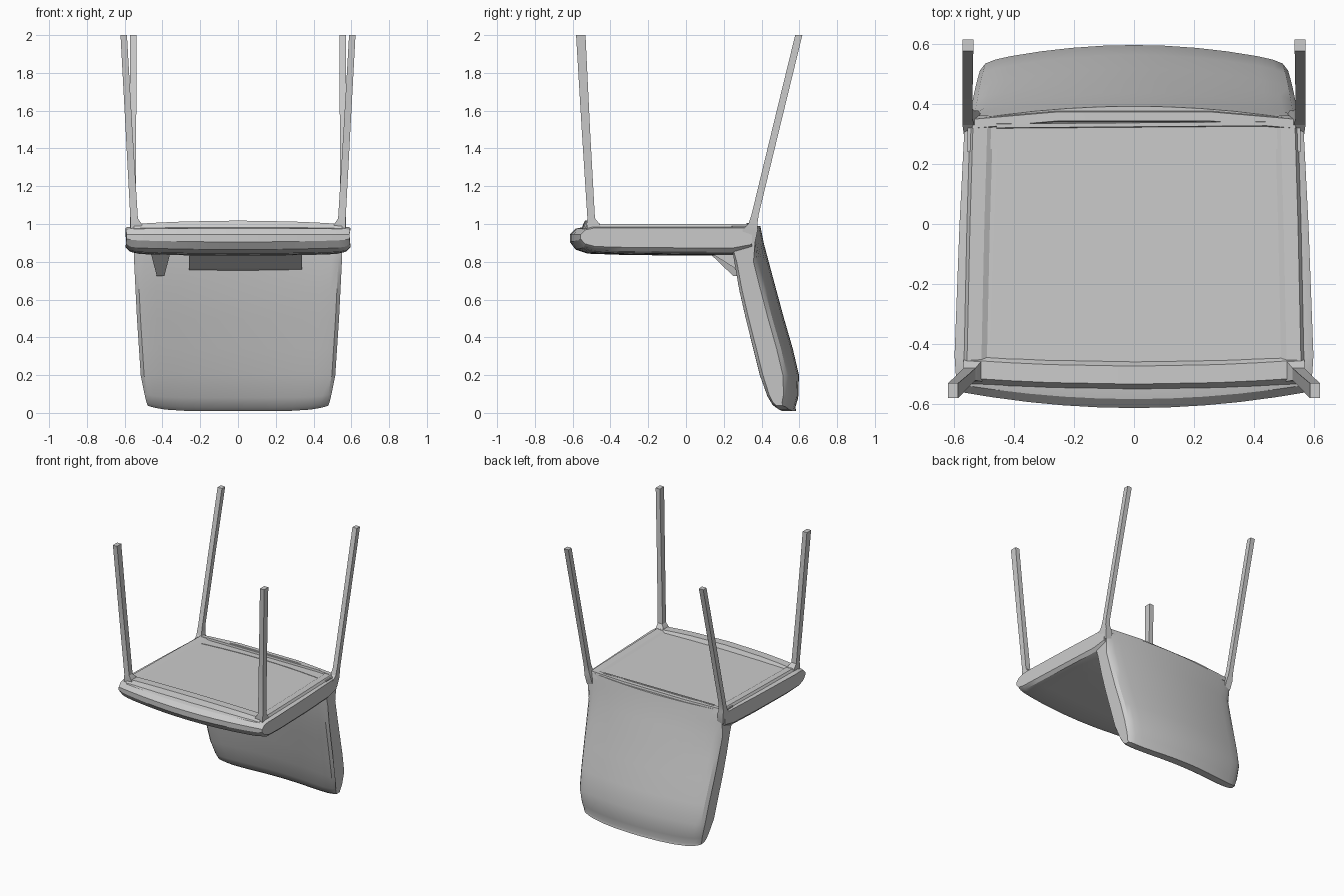
import bpy, bmesh

if "Cube" in bpy.data.objects:
    bpy.data.objects.remove(bpy.data.objects["Cube"])


def make(name, rings, angle=0.5):
    """Skin matching rings of points and close both ends."""
    bm = bmesh.new()
    vs = [[bm.verts.new(p) for p in r] for r in rings]
    n = len(vs[0])
    for a, b in zip(vs, vs[1:]):
        for i in range(n):
            j = (i + 1) % n
            bm.faces.new((a[i], a[j], b[j], b[i]))
    bm.faces.new(vs[0][::-1])
    bm.faces.new(vs[-1])
    bmesh.ops.recalc_face_normals(bm, faces=bm.faces)
    me = bpy.data.meshes.new(name)
    bm.to_mesh(me)
    bm.free()
    ob = bpy.data.objects.new(name, me)
    bpy.context.collection.objects.link(ob)
    bpy.ops.object.select_all(action='DESELECT')
    bpy.context.view_layer.objects.active = ob
    ob.select_set(True)
    bpy.ops.object.shade_smooth_by_angle(angle=angle)
    return ob


def interp(table, t):
    for (a, u), (b, v) in zip(table, table[1:]):
        if t <= b:
            return u + (v - u) * max(0, t - a) / (b - a)
    return table[-1][1]


# Cross stations: position across the width, and how full the profile is there
half = [(0, 1), (.2, 1), (.4, 1), (.6, 1), (.8, 1), (.9, .98), (.965, .9), (1, .66)]
stations = [(-s, k) for s, k in half[:0:-1]] + half


def slab(name, profile, width, shift):
    """Sweep a y-z profile across x with rounded sides."""
    rings = []
    for s, k in stations:
        ring = []
        for y, z in profile:
            cy, cz, along = shift(s, k, y, z)
            ring.append((s * interp(width, along), cy, cz))
        rings.append(ring)
    return make(name, rings)


# Seat cushion: padded, bowed front edge
seat_profile = [(.35, .987), (0, .987), (-.47, .987), (-.53, .987), (-.585, .975), (-.615, .945),
                (-.615, .905), (-.585, .865), (-.52, .843), (-.35, .837), (0, .832),
                (.25, .832), (.35, .86)]


def seat_shift(s, k, y, z):
    mid = .935
    if y < -.3:
        y += .055 * s * s * (-.3 - y) / .31
    if z < mid:
        z += .01 * s * s
    return y, mid + (z - mid) * (k if z < mid else 1 - (1 - k) * .5), y


slab("seat", seat_profile, [(-.62, .585), (-.45, .60), (0, .583), (.33, .565)], seat_shift)

# Backrest: leaning slab hanging below the seat, curved across its width
front_edge = [(0, .475), (.05, .43), (.2, .38), (.48, .31), (.7, .26), (.84, .24), (1, .24)]
rear_edge = [(0, .50), (.05, .535), (.2, .54), (.35, .505), (.52, .455), (.8, .38), (.9, .365), (1, .345)]
levels = [.03, .08, .2, .34, .5, .65, .8, .9, .99]
back_profile = ([(interp(front_edge, z), z) for z in levels]
                + [(interp(rear_edge, z), z) for z in levels[::-1]]
                + [(.525, .01), (.475, .01)])


def back_shift(s, k, y, z):
    mid = (interp(front_edge, z) + interp(rear_edge, z)) / 2
    bulge = (.058 if y >= mid else .048) * (1 - s * s) * (1 if z < .9 else .8)
    lift = .03 * s ** 6 * max(0, 1 - z / .2)
    return mid + (y - mid) * (1 if z > .85 else k) + bulge, z + lift, z


slab("backrest", back_profile,
     [(0, .475), (.04, .488), (.2, .515), (.5, .535), (.8, .55), (1, .556)], back_shift)


# Filler panel and small bracket closing the corner between cushion and backrest
wedge = [(.15, .835), (.15, .845), (.32, .845), (.32, .75), (.26, .765)]
make("corner_panel", [[(x, y, z) for y, z in wedge] for x in (-.26, .34)], .3)
make("corner_bracket", [[(-.41 + w, y, z) for w in (-d, d)] + [(-.41 + d, y + .05, z), (-.41 - d, y + .05, z)]
                        for d, y, z in ((.05, .13, .84), (.02, .25, .725))], .3)


# Raised rails round the underside of the seat
def rail(name, path, w, z0):
    """Strip following (x, y, top) points running across x."""
    make(name, [[(x, y - w, z0), (x, y + w, z0), (x, y + w * .6, z), (x, y - w * .6, z)]
                for x, y, z in path], .3)


rail("front_rail", [(x, -.505 + .02 * (x / .55) ** 2, 1.018 - .018 * (x / .55) ** 2)
                    for x in (-.55, -.42, -.28, 0, .28, .42, .55)], .05, .975)
rail("rear_rail", [(-.54, .335, 1), (-.25, .36, 1.005), (.25, .36, 1.005), (.54, .335, 1)], .025, .96)
rail("rear_seam", [(-.46, .328, 1.005), (.44, .335, 1.005)], .011, .97)

for side, tag in ((-1, "left"), (1, "right")):
    make("side_rail_" + tag, [[(side * (o + d), y, z) for d, z in
                               ((-.10, .975), (-.06, .997), (-.012, 1), (.008, .97))]
                              for y, o in ((-.46, .57), (0, .56), (.33, .55))], .3)


# Slim tapered legs with flared mounting feet where they meet the seat
def leg(name, side, stops):
    make(name, [[(side * (x + dx * wx), y + dy * wy, z)
                 for dx, dy in ((-1, -1), (1, -1), (1, 1), (-1, 1))]
                for x, y, z, wx, wy in stops], .3)


for side, tag in ((-1, "left"), (1, "right")):
    leg("front_leg_" + tag, side, [
        (.53, -.48, .95, .04, .04), (.54, -.492, 1.0, .03, .034), (.55, -.502, 1.03, .02, .02),
        (.577, -.53, 1.5, .018, .022), (.605, -.557, 2, .017, .025)])
    leg("rear_leg_" + tag, side, [
        (.535, .33, .9, .024, .035), (.545, .34, .97, .024, .04), (.553, .354, 1.0, .02, .024),
        (.556, .366, 1.05, .017, .019), (.556, .475, 1.5, .017, .019),
        (.555, .597, 2, .018, .019)])
